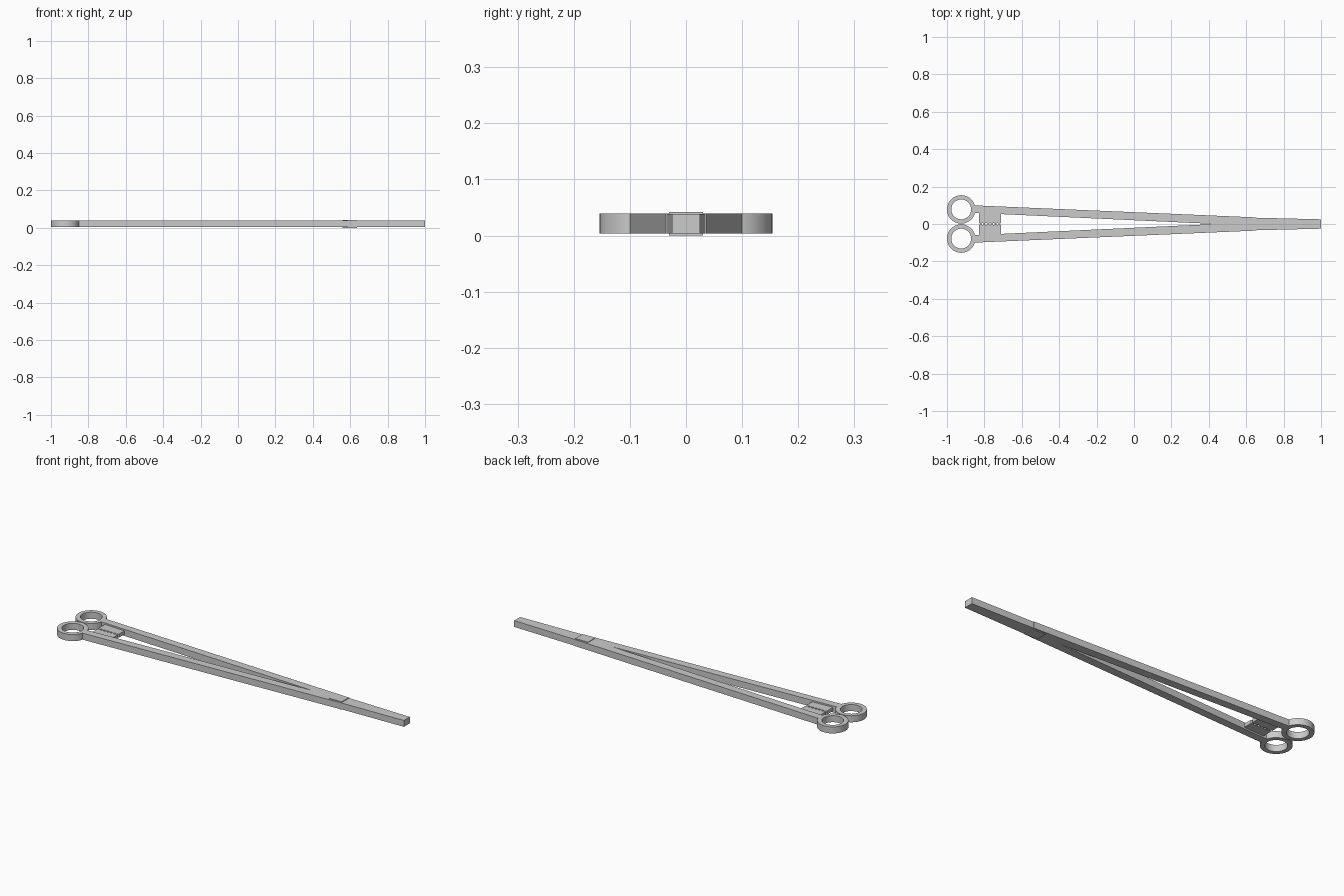
import bpy, bmesh, math

if "Cube" in bpy.data.objects:
    bpy.data.objects.remove(bpy.data.objects["Cube"])

Z0, Z1 = 0.004, 0.039  # body thickness range


def prism(name, pts, z0, z1):
    """Extrude a plan outline between two heights."""
    bm = bmesh.new()
    face = bm.faces.new([bm.verts.new((x, y, z0)) for x, y in pts])
    ext = bmesh.ops.extrude_face_region(bm, geom=[face])
    for v in ext["geom"]:
        if isinstance(v, bmesh.types.BMVert):
            v.co.z = z1
    bmesh.ops.recalc_face_normals(bm, faces=bm.faces)
    return make_object(name, bm)


def make_object(name, bm):
    mesh = bpy.data.meshes.new(name)
    bm.to_mesh(mesh)
    bm.free()
    obj = bpy.data.objects.new(name, mesh)
    bpy.context.collection.objects.link(obj)
    return obj


def ring(name, cx, cy, r_out, r_in, z0, z1, n=48):
    """Flat finger loop with a rectangular cross-section."""
    bm = bmesh.new()
    section = [(r_out, z0), (r_out, z1), (r_in, z1), (r_in, z0)]
    loops = []
    for i in range(n):
        a = 2 * math.pi * i / n
        loops.append([bm.verts.new((cx + r * math.cos(a), cy + r * math.sin(a), z))
                      for r, z in section])
    for i in range(n):
        a, b = loops[i], loops[(i + 1) % n]
        for j in range(4):
            k = (j + 1) % 4
            bm.faces.new((a[j], b[j], b[k], a[k]))
    bmesh.ops.recalc_face_normals(bm, faces=bm.faces)
    obj = make_object(name, bm)
    bpy.ops.object.select_all(action='DESELECT')
    obj.select_set(True)
    bpy.context.view_layer.objects.active = obj
    bpy.ops.object.shade_smooth_by_angle(angle=math.radians(40))
    return obj


for side, s in (("left", 1), ("right", -1)):
    # Finger ring
    ring(f"finger_ring_{side}", -0.924, s * 0.078, 0.076, 0.053, Z0, Z1)

    # Long shank tapering in to the pivot
    shank = [(-0.865, 0.1), (0.635, 0.036), (0.635, -0.009), (-0.865, 0.06)]
    prism(f"shank_{side}", [(x, s * y) for x, y in shank], Z0, Z1)

    # Ratchet plate with a row of small teeth on the inner edge
    x0, x1, teeth = -0.83, -0.71, 6
    step = (x1 - x0) / teeth
    plate = [(x1, 0.06), (x0, 0.06)]
    for i in range(teeth):
        plate += [(x0 + i * step, 0.006), (x0 + (i + 0.5) * step, 0.0)]
    plate.append((x1, 0.006))
    prism(f"ratchet_{side}", [(x, s * y) for x, y in plate], 0.012, 0.031)

# Box lock at the pivot
prism("box_lock", [(0.56, -0.03), (0.635, -0.03), (0.635, 0.03), (0.56, 0.03)], 0.0, 0.042)

# Closed tapered jaws
prism("jaws", [(0.63, -0.034), (1.0, -0.025), (1.0, 0.025), (0.63, 0.034)], Z0, Z1 - 0.001)
